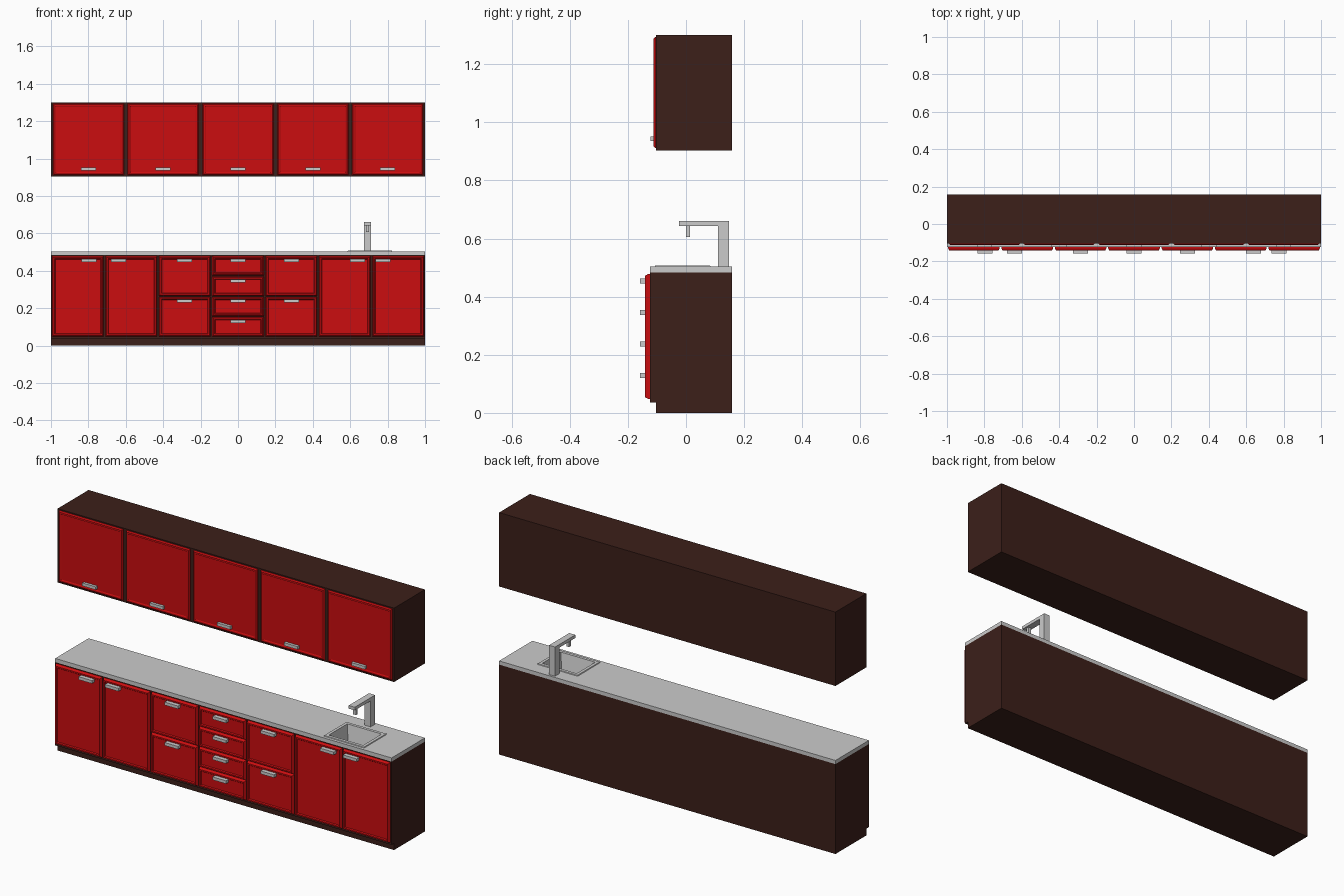
import bpy, bmesh

if "Cube" in bpy.data.objects:
    bpy.data.objects.remove(bpy.data.objects["Cube"])


def material(name, rgb):
    m = bpy.data.materials.new(name)
    m.diffuse_color = (*rgb, 1)
    m.use_nodes = True
    m.node_tree.nodes["Principled BSDF"].inputs["Base Color"].default_value = m.diffuse_color
    return m


BROWN = material("dark_wood", (0.045, 0.014, 0.010))
RED = material("red_lacquer", (0.60, 0.004, 0.005))


def finish(name, bm, mat=None):
    bmesh.ops.recalc_face_normals(bm, faces=bm.faces)
    me = bpy.data.meshes.new(name)
    bm.to_mesh(me)
    bm.free()
    ob = bpy.data.objects.new(name, me)
    bpy.context.collection.objects.link(ob)
    if mat:
        me.materials.append(mat)
    return ob


def loft(name, rings, mat=None):
    """Join rings of points, capping the first and last."""
    bm = bmesh.new()
    loops = [[bm.verts.new(p) for p in r] for r in rings]
    n = len(loops[0])
    for a, b in zip(loops, loops[1:]):
        for i in range(n):
            j = (i + 1) % n
            bm.faces.new((a[i], a[j], b[j], b[i]))
    bm.faces.new(loops[0])
    bm.faces.new(loops[-1])
    return finish(name, bm, mat)


def rect_xy(x0, x1, y0, y1, z, d=0):
    return [(x0 + d, y0 + d, z), (x1 - d, y0 + d, z), (x1 - d, y1 - d, z), (x0 + d, y1 - d, z)]


def box(name, x, y, z, mat=None):
    return loft(name, [rect_xy(*x, *y, z[0]), rect_xy(*x, *y, z[1])], mat)


def extrude_yz(name, profile, x0, x1, mat=None):
    return loft(name, [[(x, y, z) for y, z in profile] for x in (x0, x1)], mat)


def front_panel(name, x0, x1, z0, z1, y, depth):
    """Door or drawer front: chamfered edge, raised border, sunken field."""
    steps = [(0, 0), (0, 0.4), (0.006, 1), (0.013, 1), (0.017, 0.7)]
    rings = []
    for d, t in steps:
        yy = y - depth * t
        rings.append([(x0 + d, yy, z0 + d), (x1 - d, yy, z0 + d),
                      (x1 - d, yy, z1 - d), (x0 + d, yy, z1 - d)])
    return loft(name, rings, RED)


def handle(name, x, z, y0, y1):
    ob = box(name, (x - 0.04, x + 0.04), (y1, y0), (z - 0.008, z + 0.008))
    return ob


# Wall cabinet with five doors
box("wall_cabinet", (-1, 1), (-0.103, 0.159), (0.903, 1.30), BROWN)
for i in range(5):
    cx = (i - 2) * 0.4
    front_panel("wall_door", cx - 0.19, cx + 0.19, 0.911, 1.294, -0.102, 0.009)
    handle("wall_handle", cx, 0.943, -0.105, -0.123)

# Base cabinet with recessed plinth
body = extrude_yz("base_cabinet", [(-0.103, 0), (0.159, 0), (0.159, 0.483),
                                   (-0.124, 0.483), (-0.124, 0.036), (-0.103, 0.036)], -1, 1, BROWN)
counter = box("countertop", (-1, 1), (-0.124, 0.159), (0.483, 0.503))

# Base fronts: tall doors outside, drawer stacks in the middle
splits = {-3: 1, -2: 1, -1: 2, 0: 4, 1: 2, 2: 1, 3: 1}
handle_x = {-3: -0.797, -2: -0.64, 2: 0.64, 3: 0.776}
for col, n in splits.items():
    cx = col * 0.2853
    step = 0.434 / n
    for k in range(n):
        top = 0.479 - k * step
        front_panel("drawer_front" if n > 1 else "base_door", cx - 0.138, cx + 0.138,
                    top - step + 0.003, top - 0.001, -0.123, 0.018)
        handle("base_handle", handle_x.get(col, cx), top - 0.025, -0.136, -0.159)

# Sink opening cut through the counter and cabinet top
SX, SY = (0.585, 0.825), (-0.108, 0.085)
cutter = box("sink_cutter", (SX[0] + 0.012, SX[1] - 0.012), (SY[0] + 0.012, SY[1] - 0.012), (0.37, 0.6))
cutter.hide_render = True
for ob in (body, counter):
    m = ob.modifiers.new("sink_hole", "BOOLEAN")
    m.operation = "DIFFERENCE"
    m.object = cutter
    m.solver = "EXACT"
    bpy.context.view_layer.objects.active = ob
    bpy.ops.object.modifier_apply(modifier=m.name)
bpy.data.objects.remove(cutter)

# Sink: thin raised rim and tapered basin
rect = (*SX, *SY)
loft("sink", [rect_xy(*rect, 0.4, 0.032), rect_xy(*rect, 0.503, 0.014), rect_xy(*rect, 0.503),
              rect_xy(*rect, 0.507, 0.002), rect_xy(*rect, 0.507, 0.018), rect_xy(*rect, 0.405, 0.036)])

# Tap: square post with arm, and a small spout
extrude_yz("tap", [(0.148, 0.503), (0.148, 0.66), (-0.024, 0.66), (-0.024, 0.643),
                   (0.11, 0.643), (0.11, 0.503)], 0.675, 0.711)
box("tap_spout", (0.685, 0.701), (0.0, 0.014), (0.606, 0.644))
